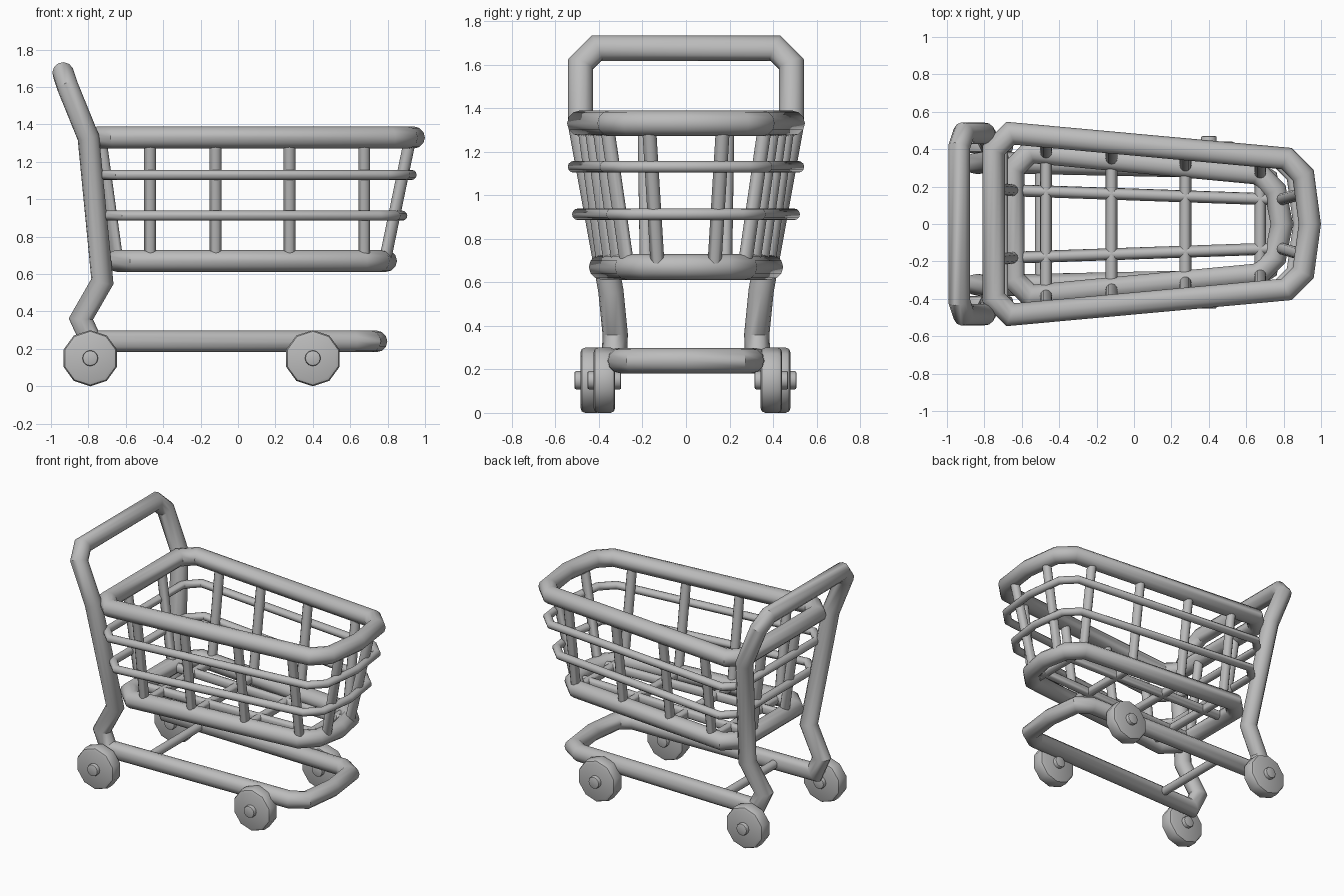
import bpy, bmesh, math
from mathutils import Vector, Matrix

cube = bpy.data.objects.get("Cube")
if cube:
    bpy.data.objects.remove(cube, do_unlink=True)

metal = bpy.data.materials.new("grey_metal")
metal.use_nodes = True
GREY = (0.5, 0.5, 0.5, 1)
metal.diffuse_color = GREY
metal.node_tree.nodes["Principled BSDF"].inputs["Base Color"].default_value = GREY


def finish(name, bm, angle=40):
    bmesh.ops.recalc_face_normals(bm, faces=bm.faces)
    mesh = bpy.data.meshes.new(name)
    bm.to_mesh(mesh)
    bm.free()
    mesh.materials.append(metal)
    ob = bpy.data.objects.new(name, mesh)
    bpy.context.collection.objects.link(ob)
    bpy.ops.object.select_all(action="DESELECT")
    ob.select_set(True)
    bpy.context.view_layer.objects.active = ob
    bpy.ops.object.shade_smooth_by_angle(angle=math.radians(angle))
    return ob


def tube(name, path, radius, closed=False, sides=12):
    """Sweep a circle along a path with mitred corners."""
    pts = [Vector(p) for p in path]
    n = len(pts)
    bm = bmesh.new()
    d = (pts[1] - pts[0]).normalized()
    side = d.orthogonal().normalized()
    up = d.cross(side)
    ring = [pts[0] + radius * (math.cos(a) * side + math.sin(a) * up)
            for a in (2 * math.pi * (k + 0.5) / sides for k in range(sides))]
    rings = []
    for i, p in enumerate(pts):
        before = (p - pts[i - 1]).normalized() if closed or i else d
        after = (pts[(i + 1) % n] - p).normalized() if closed or i < n - 1 else before
        plane = before + after
        run = before if i else after
        ring = [v + run * ((p - v).dot(plane) / run.dot(plane)) for v in ring]
        rings.append([bm.verts.new(v) for v in ring])
    for i in range(n if closed else n - 1):
        a, b = rings[i], rings[(i + 1) % n]
        for k in range(sides):
            m = (k + 1) % sides
            bm.faces.new((a[k], a[m], b[m], b[k]))
    if not closed:
        bm.faces.new(rings[0])
        bm.faces.new(rings[-1])
    return finish(name, bm)


def mirrored_loop(half):
    """Complete a half path across the y = 0 plane."""
    return half + [(x, -y, z) for x, y, z in reversed(half) if y > 0]


# Basket hoops: height, tube radius, back x, front x, back half width, front half width
hoops = {
    "basket_rim": (1.33, 0.059, -0.75, 0.94, 0.485, 0.35),
    "upper_hoop": (1.13, 0.027, -0.735, 0.928, 0.515, 0.37),
    "lower_hoop": (0.912, 0.027, -0.70, 0.878, 0.495, 0.34),
    "basket_floor_ring": (0.67, 0.059, -0.645, 0.79, 0.385, 0.27),
}
for name, (z, r, back, front, yb, yf) in hoops.items():
    half = [(front, 0, z), (front - 0.035, yf - 0.09, z), (front - 0.125, yf, z),
            (back + 0.09, yb, z), (back, yb - 0.09, z)]
    tube(name, mirrored_loop(half), r, closed=True)


def half_width(hoop, x):
    z, r, back, front, yb, yf = hoops[hoop]
    t = (x - back - 0.09) / (front - back - 0.215)
    return yb + (yf - yb) * min(t, 1.05)


# Crosswise basket ribs running down one side, under the floor and up the other
for i, x in enumerate((-0.47, -0.12, 0.275, 0.675)):
    top, low = half_width("basket_rim", x), half_width("basket_floor_ring", x)
    tube(f"cross_rib_{i + 1}", [(x, -top, 1.32), (x, -low, 0.67),
                                (x, low, 0.67), (x, top, 1.32)], 0.032)

# Lengthwise basket ribs
for name, s in (("left", 1), ("right", -1)):
    tube(f"long_rib_{name}", [(-0.735, s * 0.19, 1.32), (-0.645, s * 0.18, 0.67),
                              (0.785, s * 0.13, 0.67), (0.92, s * 0.17, 1.32)], 0.032)

# Continuous handle, posts and base frame
frame = [(-0.935, 0.41, 1.675), (-0.91, 0.485, 1.6), (-0.80, 0.485, 1.33),
         (-0.725, 0.345, 0.56), (-0.84, 0.325, 0.36), (-0.785, 0.33, 0.24),
         (0.62, 0.30, 0.24), (0.71, 0.24, 0.24), (0.74, 0, 0.24)]
tube("handle_and_base_frame", mirrored_loop(list(reversed(frame))), 0.058, closed=True)
tube("base_crossbar", [(-0.5, -0.34, 0.24), (-0.5, 0.34, 0.24)], 0.03)


def disc(name, centre, radius, width, sides, bevel):
    bm = bmesh.new()
    turn = Matrix.Translation(centre) @ Matrix.Rotation(math.pi / 2, 4, "X")
    bmesh.ops.create_cone(bm, cap_ends=True, segments=sides, radius1=radius,
                          radius2=radius, depth=width, matrix=turn)
    rims = [e for e in bm.edges if abs(e.verts[0].co.y - e.verts[1].co.y) < 1e-4]
    bmesh.ops.bevel(bm, geom=rims, offset=bevel, segments=2, affect="EDGES", profile=0.5)
    finish(name, bm, 35)


# Wheels with axle caps
for name, x, y in (("rear_left", -0.79, 0.43), ("rear_right", -0.79, -0.435),
                   ("front_left", 0.4, 0.392), ("front_right", 0.4, -0.375)):
    disc(f"wheel_{name}", (x, y, 0.15), 0.15, 0.1, 10, 0.022)
    disc(f"axle_{name}", (x, y, 0.15), 0.042, 0.155, 12, 0.008)
